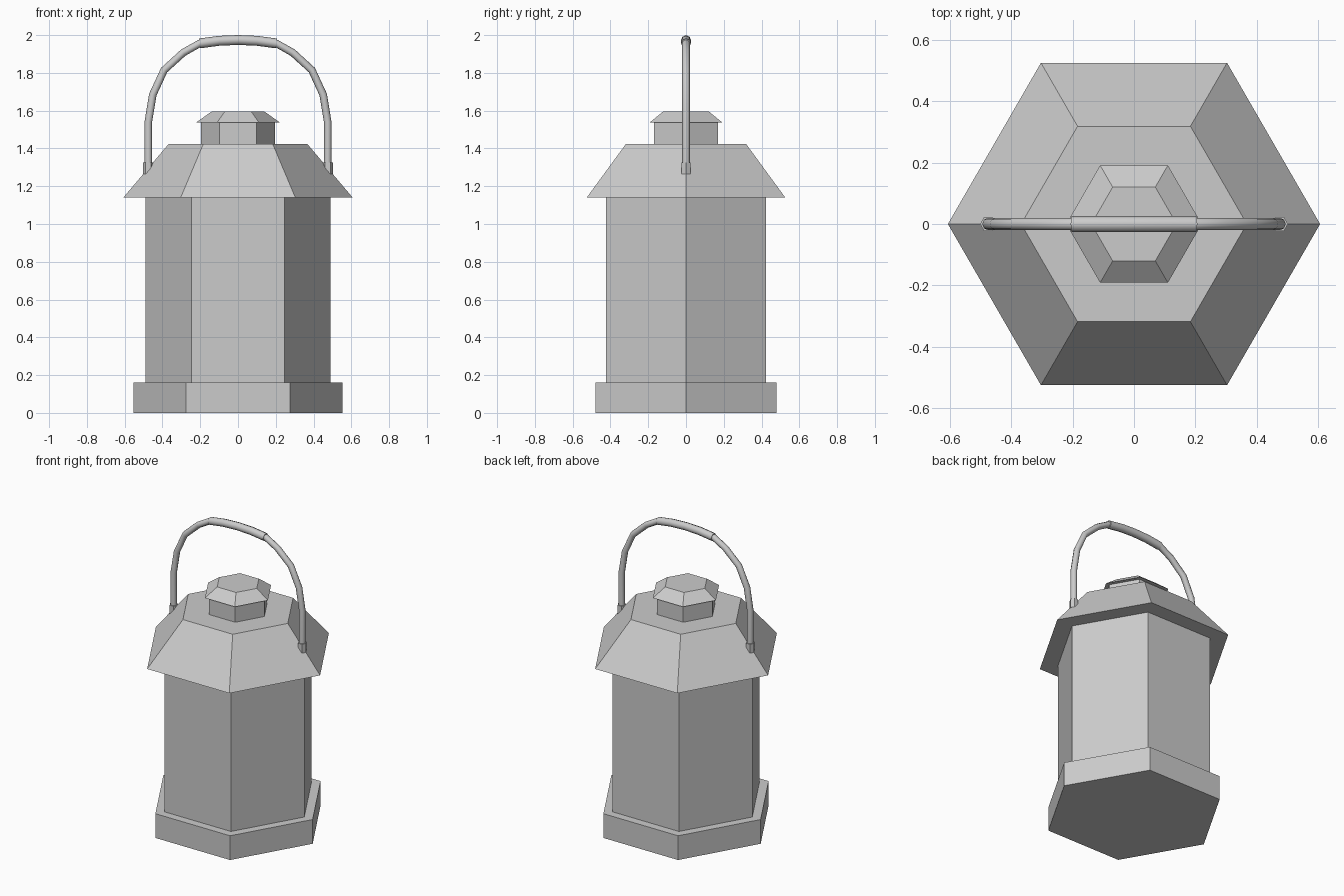
import bpy, math

if "Cube" in bpy.data.objects:
    bpy.data.objects.remove(bpy.data.objects["Cube"])


def hexagon(name, r1, r2, z1, z2, x=0.0):
    """Six-sided prism or frustum with corners on the x axis."""
    bpy.ops.mesh.primitive_cone_add(
        vertices=6, radius1=r1, radius2=r2, depth=z2 - z1,
        location=(x, 0, (z1 + z2) / 2), rotation=(0, 0, math.radians(30)))
    bpy.context.object.name = name


def tube(name, points, radius):
    """Eight-sided capped tube along a path in the xz plane."""
    curve = bpy.data.curves.new(name, 'CURVE')
    curve.dimensions = '3D'
    curve.bevel_depth = radius
    curve.bevel_resolution = 2
    curve.use_fill_caps = True
    spline = curve.splines.new('POLY')
    spline.points.add(len(points) - 1)
    for p, (x, z) in zip(spline.points, points):
        p.co = (x, 0, z, 1)
    obj = bpy.data.objects.new(name, curve)
    bpy.context.collection.objects.link(obj)
    bpy.ops.object.select_all(action='DESELECT')
    obj.select_set(True)
    bpy.context.view_layer.objects.active = obj
    bpy.ops.object.convert(target='MESH')
    bpy.ops.object.shade_smooth_by_angle(angle=math.radians(50))


def mirrored(half):
    """Complete a left half path with its right half."""
    return half + [(-x, z) for x, z in reversed(half) if x]


# Lantern housing, bottom to top
hexagon("base", 0.552, 0.552, 0.0, 0.162)
hexagon("body", 0.49, 0.49, 0.162, 1.14)
hexagon("roof", 0.607, 0.368, 1.14, 1.423)
hexagon("chimney", 0.195, 0.195, 1.423, 1.538)
hexagon("chimney_cap", 0.221, 0.139, 1.538, 1.596)

# Sockets holding the handle
for side, x in (("left", -0.475), ("right", 0.475)):
    hexagon("handle_socket_" + side, 0.027, 0.027, 1.265, 1.325, x)

# Wire handle and thicker grip
grip = [(-0.203, 1.956), (-0.1, 1.97), (0, 1.974)]
wire = [(-0.475, 1.29), (-0.475, 1.54), (-0.451, 1.685), (-0.391, 1.815),
        (-0.29, 1.907)] + grip
tube("handle", mirrored(wire), 0.02)
tube("handle_grip", mirrored(grip), 0.026)
